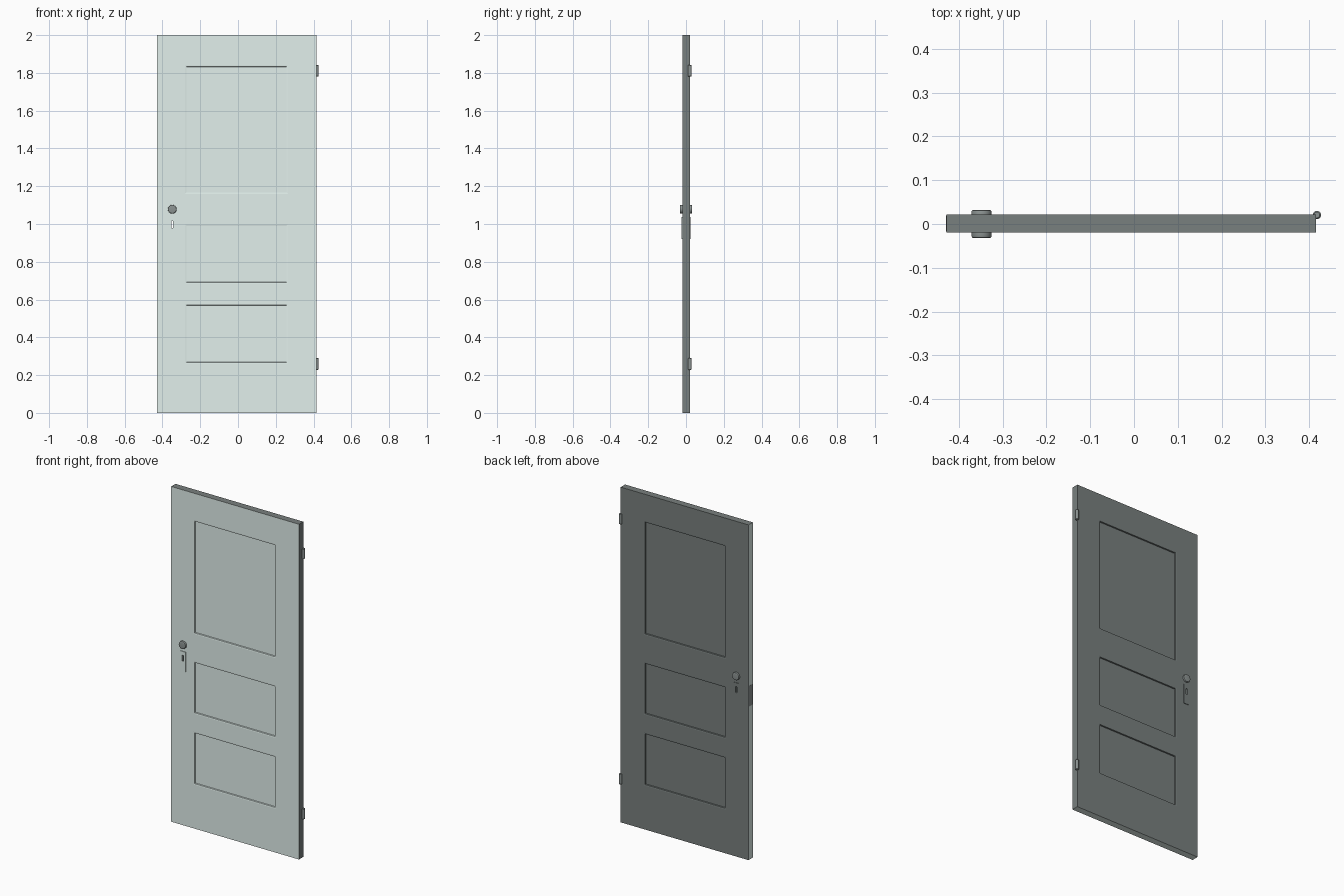
import bpy, bmesh, math
from mathutils import Matrix

if "Cube" in bpy.data.objects:
    bpy.data.objects.remove(bpy.data.objects["Cube"])

YC, HALF = 0.001, 0.0205          # slab mid-plane and half thickness
KX = -0.348                       # x of knob and keyhole


def paint(name, rgb):
    m = bpy.data.materials.new(name)
    m.diffuse_color = (*rgb, 1)
    m.use_nodes = True
    m.node_tree.nodes["Principled BSDF"].inputs["Base Color"].default_value = m.diffuse_color
    return m


PALE = paint("pale_paint", (0.76, 0.87, 0.84))
DARK = paint("dark_paint", (0.19, 0.215, 0.21))
METAL = paint("metal", (0.26, 0.29, 0.285))


def finish(bm, name, mats, smooth=False):
    bmesh.ops.recalc_face_normals(bm, faces=bm.faces)
    me = bpy.data.meshes.new(name)
    bm.to_mesh(me)
    bm.free()
    for m in mats:
        me.materials.append(m)
    ob = bpy.data.objects.new(name, me)
    bpy.context.collection.objects.link(ob)
    if smooth:
        bpy.ops.object.select_all(action='DESELECT')
        ob.select_set(True)
        bpy.context.view_layer.objects.active = ob
        bpy.ops.object.shade_smooth_by_angle(angle=math.radians(35))
    return ob


def box(name, lo, hi, mat):
    bm = bmesh.new()
    bmesh.ops.create_cube(bm, size=1)
    for v in bm.verts:
        v.co = [(a + b) / 2 + c * (b - a) for a, b, c in zip(lo, hi, v.co)]
    return finish(bm, name, [mat])


def lathe(name, profile, matrix, steps=32):
    # profile of (radius, height) turned round z, then placed by matrix
    bm = bmesh.new()
    vs = [bm.verts.new((r, 0, h)) for r, h in profile]
    es = [bm.edges.new(p) for p in zip(vs, vs[1:])]
    bmesh.ops.spin(bm, geom=vs + es, cent=(0, 0, 0), axis=(0, 0, 1),
                   angle=2 * math.pi, steps=steps)
    bmesh.ops.remove_doubles(bm, verts=bm.verts, dist=1e-5)
    bmesh.ops.transform(bm, matrix=matrix, verts=bm.verts)
    return finish(bm, name, [METAL], True)


# door slab: a grid on both sides, with the three panel cells inset
xs = [-0.428, -0.28, 0.264, 0.416]
zs = [0, 0.261, 0.577, 0.684, 0.997, 1.16, 1.84, 2.0]
bm = bmesh.new()
V = {(i, j, s): bm.verts.new((x, YC + s * HALF, z))
     for i, x in enumerate(xs) for j, z in enumerate(zs) for s in (-1, 1)}
panels = []


def quad(keys, dark):
    f = bm.faces.new([V[k] for k in keys])
    f.material_index = int(dark)
    return f


for s in (-1, 1):
    for i in range(3):
        for j in range(7):
            f = quad([(i, j, s), (i + 1, j, s), (i + 1, j + 1, s), (i, j + 1, s)], s > 0)
            if i == 1 and j in (1, 3, 5):
                panels.append(f)
for i in range(3):
    for j in (0, 7):
        quad([(i, j, -1), (i + 1, j, -1), (i + 1, j, 1), (i, j, 1)], j == 7)
for j in range(7):
    for i in (0, 3):
        quad([(i, j, -1), (i, j + 1, -1), (i, j + 1, 1), (i, j, 1)], i == 3)
bmesh.ops.recalc_face_normals(bm, faces=bm.faces)
# faint moulding slope, then the steep drop to the panel field
for width, depth in ((0.0095, -0.001), (0.0015, -0.008)):
    bmesh.ops.inset_individual(bm, faces=panels, thickness=width, depth=depth)
slab = finish(bm, "door_slab", [PALE, DARK])

# keyhole cutter running through the whole door
cutter = box("keyhole_cutter", (KX - 0.005, -0.06, 0.98), (KX + 0.005, 0.06, 1.015), DARK)
cutter.hide_render = True
cutter.hide_viewport = True


def cut(ob):
    m = ob.modifiers.new("keyhole", 'BOOLEAN')
    m.operation = 'DIFFERENCE'
    m.solver = 'EXACT'
    m.object = cutter


cut(slab)

# knobs and keyhole plates on both faces
knob = [(0, 0), (0.0228, 0), (0.0228, 0.0075), (0.0218, 0.0102), (0.0195, 0.0115),
        (0.016, 0.012), (0, 0.012)]
for s, side, mat in ((-1, "front", PALE), (1, "back", DARK)):
    face = YC + s * HALF
    reach = (0.0325 - s * face) / 0.012
    lathe(side + "_knob", knob,
          Matrix.Translation((KX, face, 1.078))
          @ Matrix.Rotation(-s * math.pi / 2, 4, 'X')
          @ Matrix.Diagonal((1, 1, reach, 1)))
    y0, y1 = sorted((face - s * 0.002, face + s * 0.0035))
    cut(box(side + "_keyhole_plate", (KX - 0.018, y0, 0.92), (KX + 0.018, y1, 1.038), mat))

# lock plate on the closing edge
box("lock_plate", (-0.4288, YC - 0.018, 0.915), (-0.42, YC + 0.018, 1.038), METAL)

# hinge barrels
barrel = [(0, 0), (0.0065, 0), (0.0095, 0.003), (0.0095, 0.06), (0.0065, 0.063), (0, 0.063)]
for z, where in ((0.228, "lower"), (1.78, "upper")):
    lathe(where + "_hinge", barrel, Matrix.Translation((0.4175, 0.0205, z)), 24)
